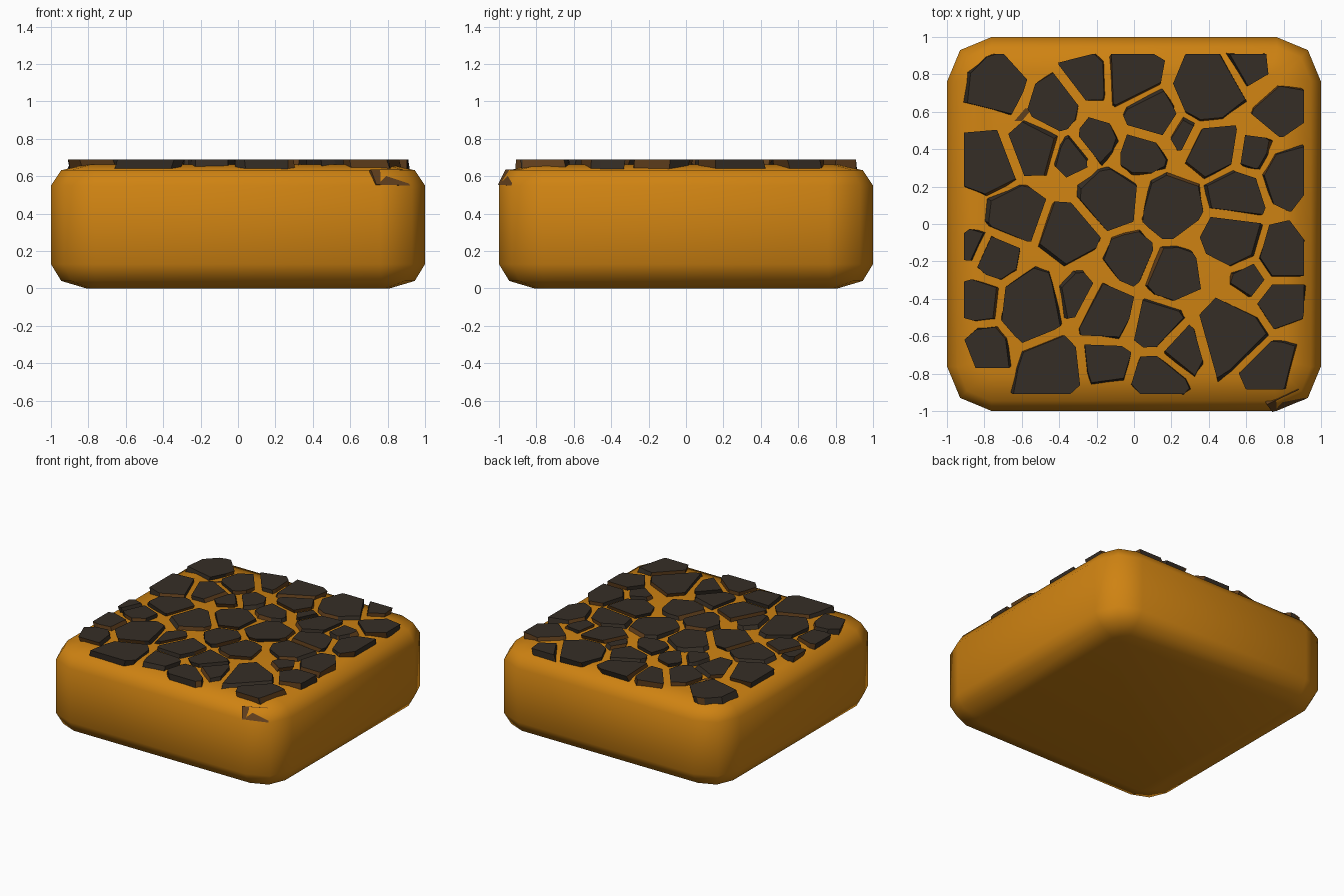
import bpy, bmesh, math, random
from mathutils import Vector

if "Cube" in bpy.data.objects:
    bpy.data.objects.remove(bpy.data.objects["Cube"])

random.seed(7)


def material(name, rgb):
    m = bpy.data.materials.new(name)
    m.diffuse_color = (*rgb, 1)
    m.use_nodes = True
    m.node_tree.nodes["Principled BSDF"].inputs["Base Color"].default_value = m.diffuse_color
    return m


ORANGE = material("warm orange", (0.62, 0.225, 0.006))
DARK = material("dark crust", (0.036, 0.027, 0.019))
BROWN = material("scorched brown", (0.12, 0.05, 0.012))


def finish(bm, name, mats):
    bmesh.ops.recalc_face_normals(bm, faces=bm.faces)
    me = bpy.data.meshes.new(name)
    bm.to_mesh(me)
    bm.free()
    for m in mats:
        me.materials.append(m)
    ob = bpy.data.objects.new(name, me)
    bpy.context.collection.objects.link(ob)
    return ob


# Rounded block: stacked rounded-square rings (height, half width, corner radius)
LEVELS = [(0, .81, .08), (.04, .945, .18), (.13, 1, .24),
          (.55, 1, .24), (.632, .945, .18), (.662, .81, .08)]
bm = bmesh.new()
rings = []
for z, h, r in LEVELS:
    ring = []
    for q in range(4):
        sx, sy = [(1, 1), (-1, 1), (-1, -1), (1, -1)][q]
        for k in range(3):
            a = math.radians(q * 90 + k * 45)
            ring.append(bm.verts.new((sx * (h - r) + r * math.cos(a),
                                      sy * (h - r) + r * math.sin(a), z)))
    rings.append(ring)
for lo, hi in zip(rings, rings[1:]):
    for i in range(12):
        j = (i + 1) % 12
        bm.faces.new((lo[i], lo[j], hi[j], hi[i]))
bm.faces.new(rings[0][::-1])
bm.faces.new(rings[-1])
for f in bm.faces:
    f.smooth = True
finish(bm, "block_body", [ORANGE])

# Crust shards: centre x, centre y, rough radius
SHARDS = [
    (-.72, .74, .15), (-.43, .65, .14), (-.26, .78, .12), (0, .79, .14),
    (.40, .72, .18), (.61, .84, .10), (.81, .62, .12), (-.77, .32, .15),
    (-.56, .40, .13), (-.34, .34, .08), (-.19, .46, .09), (.04, .38, .11),
    (.10, .59, .13), (.27, .48, .07), (.43, .40, .14), (.62, .37, .09),
    (.83, .25, .14), (-.64, .06, .13), (-.33, -.05, .14), (-.13, .12, .15),
    (.20, .09, .16), (.55, .16, .14), (.52, -.08, .15), (.80, -.16, .14),
    (.62, -.28, .08), (-.87, -.12, .08), (-.74, -.18, .11), (-.02, -.18, .13),
    (.21, -.28, .14), (-.56, -.45, .17), (-.82, -.42, .11), (-.79, -.65, .11),
    (-.30, -.40, .10), (-.15, -.48, .14), (.13, -.54, .12), (.52, -.60, .17),
    (.80, -.42, .12), (.27, -.67, .12), (-.43, -.77, .15), (-.16, -.74, .11),
    (.14, -.83, .13), (.69, -.77, .13)]


def clip(poly, n, d):
    """Keep the part of a convex polygon where p.n <= d."""
    out = []
    for a, b in zip(poly, poly[1:] + poly[:1]):
        da, db = a.dot(n) - d, b.dot(n) - d
        if da <= 0:
            out.append(a)
        if da * db < 0:
            out.append(a.lerp(b, da / (da - db)))
    return out


def add_shard(bm, top, bottom):
    t = [bm.verts.new(p) for p in top]
    b = [bm.verts.new(p) for p in bottom]
    bm.faces.new(t)
    bm.faces.new(b[::-1]).material_index = 1
    for i in range(len(t)):
        j = (i + 1) % len(t)
        f = bm.faces.new((b[i], b[j], t[j], t[i]))
        f.material_index = random.choice((0, 1))


bm = bmesh.new()
for x, y, r in SHARDS:
    c = Vector((x, y))
    poly = [Vector(p) for p in ((-.91, -.91), (.91, -.91), (.91, .91), (-.91, .91))]
    for sx in (-1, 1):                       # cut off the block corners
        for sy in (-1, 1):
            poly = clip(poly, Vector((sx, sy)), 1.68)
    for x2, y2, r2 in SHARDS:                # cracks halfway to each neighbour
        n = Vector((x2, y2)) - c
        d = n.length
        if 0 < d < .6:
            n /= d
            poly = clip(poly, n, c.dot(n) + (d * d + r * r - r2 * r2) / (2 * d) - .024)
    spin = random.uniform(0, math.tau)       # uneven broken edges
    for k in range(5):
        a = spin + k * math.tau / 5 + random.uniform(-.3, .3)
        n = Vector((math.cos(a), math.sin(a)))
        poly = clip(poly, n, c.dot(n) + r * random.uniform(.85, 1.25))
    if len(poly) < 3:
        continue
    lean = Vector((random.uniform(-.025, .025), random.uniform(-.025, .025)))
    foot = .615 if max(abs(x), abs(y)) > .72 else .645
    top = [(p.x, p.y, .69) for p in poly]
    bottom = []
    for p in poly:
        q = p + lean + Vector((random.uniform(-.012, .012), random.uniform(-.012, .012)))
        bottom.append((q.x, q.y, foot))
    add_shard(bm, top, bottom)
finish(bm, "crust_shards", [DARK, BROWN])

# Small loose chips: one between shards, one on the front right shoulder
bm = bmesh.new()
chip = [(-.64, .55), (-.60, .55), (-.55, .61), (-.58, .62)]
bm.faces.new([bm.verts.new((x, y, .668)) for x, y in chip])
chip = [(.71, -.965, .635), (.74, -1.005, .555), (.92, -.935, .55), (.88, -.885, .637)]
outer = [bm.verts.new(p) for p in chip]
inner = [bm.verts.new((x - .02, y + .04, z - .02)) for x, y, z in chip]
bm.faces.new(outer)
bm.faces.new(inner[::-1])
for i in range(4):
    j = (i + 1) % 4
    bm.faces.new((inner[i], inner[j], outer[j], outer[i]))
finish(bm, "loose_chips", [BROWN])
